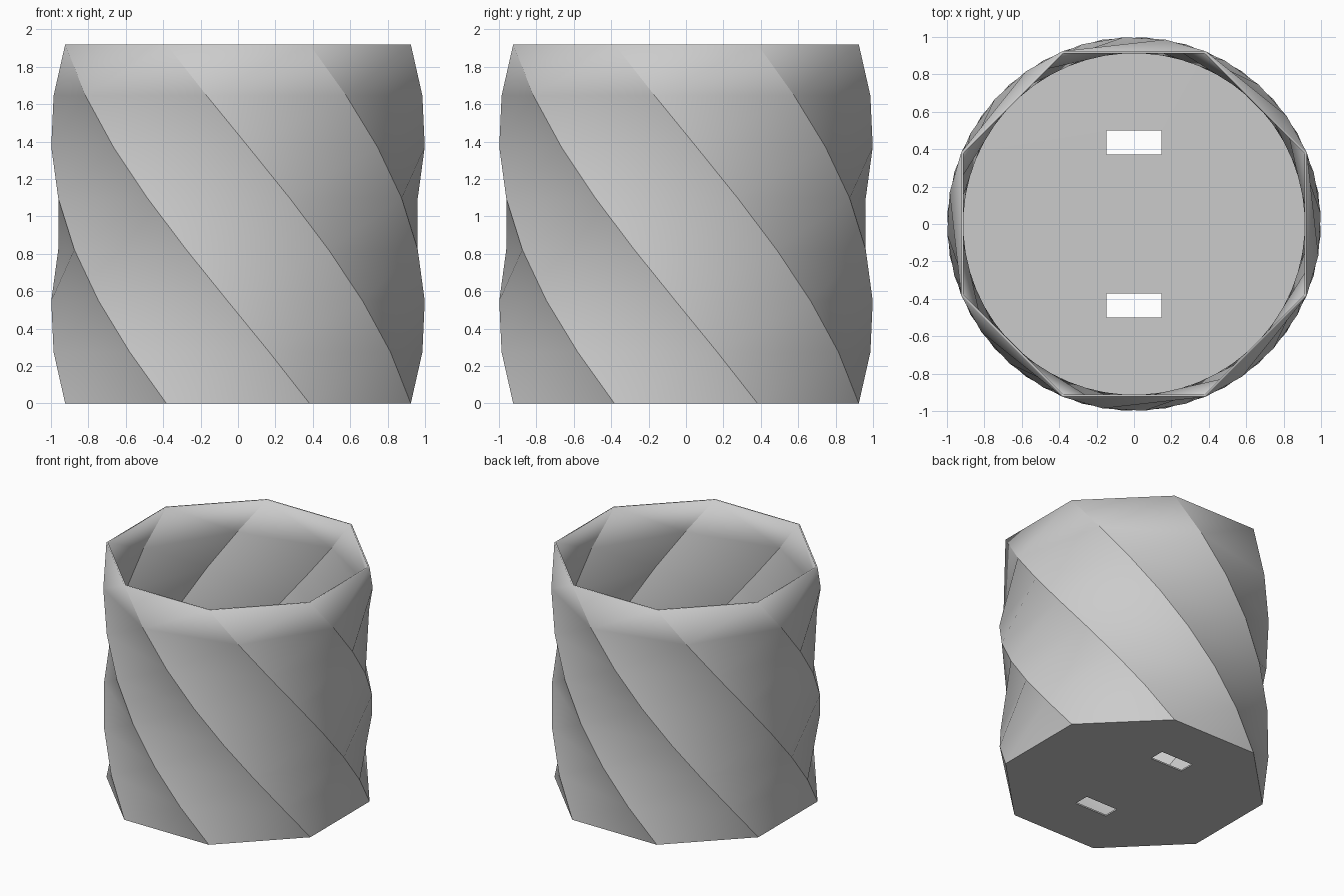
import bpy, bmesh
from math import pi, cos, sin

SIDES, LAYERS = 8, 7
HEIGHT, WALL = 1.92, 0.012
TWIST = -pi / 2

if "Cube" in bpy.data.objects:
    bpy.data.objects.remove(bpy.data.objects["Cube"])

grey = bpy.data.materials.new("light grey")
grey.use_nodes = True
colour = (0.6, 0.6, 0.6, 1)
grey.diffuse_color = colour
grey.node_tree.nodes["Principled BSDF"].inputs["Base Color"].default_value = colour

bm = bmesh.new()

# Stacked octagon rings, each turned a little further
rings = []
for k in range(LAYERS + 1):
    t = k / LAYERS
    angles = [pi / 8 + i * 2 * pi / SIDES + t * TWIST for i in range(SIDES)]
    rings.append([bm.verts.new((cos(a), sin(a), t * HEIGHT)) for a in angles])

# Twisted side panels, split along the short diagonal
for low, high in zip(rings, rings[1:]):
    for i in range(SIDES):
        j = (i + 1) % SIDES
        bm.faces.new((low[i], low[j], high[j]))
        bm.faces.new((low[i], high[j], high[i]))

# Floor with two rectangular drain slots
outline = [bm.edges.get((rings[0][i], rings[0][i - 1])) for i in range(SIDES)]
for y in (-0.435, 0.435):
    corners = [bm.verts.new((0.147 * sx, y + 0.064 * sy, 0))
               for sx, sy in ((-1, -1), (1, -1), (1, 1), (-1, 1))]
    outline += [bm.edges.new((corners[i - 1], corners[i])) for i in range(4)]
floor = bmesh.ops.triangle_fill(bm, use_beauty=True, edges=outline, normal=(0, 0, -1))
floor_faces = [g for g in floor["geom"] if isinstance(g, bmesh.types.BMFace)]
for f in floor_faces:
    f.normal_update()
    if f.normal.z > 0:
        f.normal_flip()

# Smooth panels between sharp spiral ridges and a sharp base
for f in bm.faces:
    f.smooth = f not in floor_faces
for e in outline:
    e.smooth = False
for low, high in zip(rings, rings[1:]):
    for a, b in zip(low, high):
        bm.edges.get((a, b)).smooth = False

mesh = bpy.data.meshes.new("twisted_pot")
bm.to_mesh(mesh)
bm.free()
mesh.materials.append(grey)
pot = bpy.data.objects.new("twisted_pot", mesh)
bpy.context.collection.objects.link(pot)

# Thin wall, thickened inwards
shell = pot.modifiers.new("wall_thickness", "SOLIDIFY")
shell.thickness = WALL
shell.offset = -1
shell.use_even_offset = True
